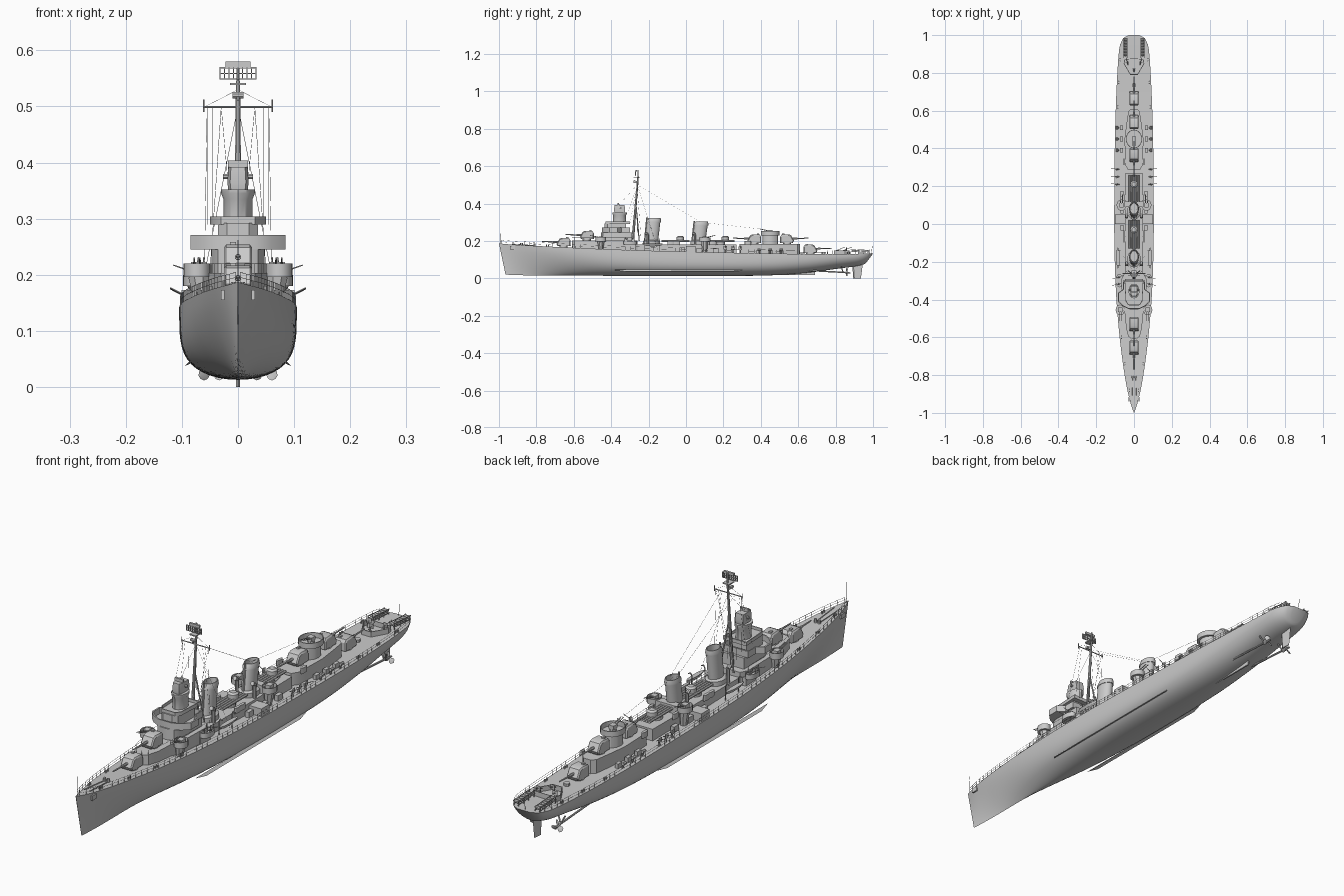
import bpy, bmesh, math
from mathutils import Vector as V

parts = {}

def loft(name, rings, cap=True):
    bm = parts.setdefault(name, bmesh.new())
    vs = [[bm.verts.new(p) for p in r] for r in rings]
    n = len(vs[0])
    for a, b in zip(vs, vs[1:]):
        for i in range(n):
            bm.faces.new((a[i], a[(i + 1) % n], b[(i + 1) % n], b[i]))
    if cap:
        bm.faces.new(vs[0][::-1])
        bm.faces.new(vs[-1])

def rod(name, a, b, r, r2=None, n=8):
    a, b = V(a), V(b)
    q = (b - a).to_track_quat('Z', 'Y')
    ring = lambda c, k: [c + q @ V((k * math.cos(t), k * math.sin(t), 0))
                         for t in (math.tau * (i + .5) / n for i in range(n))]
    loft(name, [ring(a, r), ring(b, r if r2 is None else r2)])

def wire(name, *pts, r=.0005):
    for a, b in zip(pts, pts[1:]):
        rod(name, a, b, r, n=4)

def box(name, x0, x1, y0, y1, z0, z1):
    loft(name, [[(x0, y0, z), (x1, y0, z), (x1, y1, z), (x0, y1, z)] for z in (z0, z1)])

def mirror(half):
    return half + [(-x, y) for x, y in half[::-1]]

def oval(x, y, rx, ry, n=20):
    return [(x + rx * math.cos(math.tau * i / n), y + ry * math.sin(math.tau * i / n)) for i in range(n)]

def prism(name, outline, *levels):
    # each level: z, scale, shift in y
    c = sum((V(p) for p in outline), V((0, 0))) / len(outline)
    loft(name, [[(c.x + (x - c.x) * k, c.y + (y - c.y) * k + dy, z) for x, y in outline]
                for z, k, dy in levels])

def tub(name, outline, z0, z1, k=.93):
    # open-topped shield
    prism(name, outline, (z0, 1, 0), (z1, 1, 0), (z1, k, 0), (z0 + .003, k, 0))

# hull stations: y, keel z, deck z, half beam, section exponents
ST = [(-1, .02, .187, .0008, 1.2, 1.2), (-.95, .018, .182, .018, 1.25, 1.2), (-.85, .016, .176, .041, 1.3, 1.1),
      (-.7, .016, .168, .064, 1.7, .9), (-.55, .015, .161, .081, 2.3, .7), (-.35, .013, .153, .096, 3.2, .55),
      (-.1, .013, .145, .104, 4, .5), (.2, .013, .138, .104, 4, .5), (.45, .016, .133, .101, 3.4, .5),
      (.65, .03, .130, .095, 2.7, .5), (.8, .05, .130, .088, 2.3, .5), (.9, .063, .131, .081, 2.2, .5),
      (.95, .07, .132, .073, 2.2, .5), (.985, .077, .132, .055, 2.2, .5), (1, .085, .132, .028, 2.2, .5)]

def station(y):
    i = max(j for j in range(len(ST) - 1) if ST[j][0] <= y)
    a, b = ST[i], ST[i + 1]
    p, n = ST[max(i - 1, 0)], ST[min(i + 2, len(ST) - 1)]
    h, t = b[0] - a[0], (y - a[0]) / (b[0] - a[0])
    out = []
    for k in range(1, 6):
        m0, m1 = (b[k] - p[k]) / (b[0] - p[0]) * h, (n[k] - a[k]) / (n[0] - a[0]) * h
        out.append((2*t**3 - 3*t*t + 1) * a[k] + (t**3 - 2*t*t + t) * m0 + (3*t*t - 2*t**3) * b[k] + (t**3 - t*t) * m1)
    return out

deck = lambda y: station(y)[1]
beam = lambda y: station(y)[2]

rings = []
for y in sorted({round(-1 + .025 * i, 4) for i in range(81)} | {.985, .99, .995}):
    k, d, w, p, q = station(y)
    rake = .035 * max(0, (-.8 - y) / .2) - .035 * max(0, (y - .9) / .1)
    S = [(i / 14) ** 1.8 for i in range(15)]
    side = [(w * (1 - (1 - s) ** p) ** q, y + rake * (1 - s), k + (d - k) * s) for s in S]
    rings.append([(-a, b, c) for a, b, c in side[::-1]] + side[1:])
loft('hull', rings)

# underwater gear
box('skeg', -.003, .003, .4, .69, .018, .05)
loft('rudder', [[(-.004, a, z), (0, a - .006, z), (.004, a, z), (0, b, z)] for z, a, b in ((0, .9, .935), (.075, .895, .945))])
for s in (-1, 1):
    rod('shaft', (s * .043, .58, .046), (s * .047, .875, .03), .004)
    rod('propeller_hub', (s * .047, .85, .03), (s * .047, .88, .029), .006, .003)
    for a in (90, 210, 330):
        d = V((math.cos(math.radians(a)), 0, math.sin(math.radians(a))))
        t, c = V((-d.z, .5, d.x)) * .010, V((s * .047, .86, .03))
        loft('propeller_blade', [[c + d * r - t * k, c + d * r + V((0, .002, 0)), c + d * r + t * k, c + d * r - V((0, .002, 0))]
                                 for r, k in ((.004, .4), (.014, 1), (.021, .9), (.025, .3))])
    for x in (.03, .06):
        rod('shaft_strut', (s * .047, .84, .031), (s * x, .83, .062), .003)
    loft('bilge_keel', [[(s * .084, y, .042), (s * .086, y, .046), (s * (.084 + w), y, .046 - w * .8)]
                        for y, w in ((-.38, .002), (-.33, .011), (.25, .011), (.3, .002))])

# superstructure blocks
fore = mirror([(.012, -.61), (.03, -.595), (.042, -.55), (.046, -.48), (.062, -.44), (.066, -.29), (.05, -.26)])
prism('forward_deckhouse', fore, (.145, 1, 0), (.203, 1, 0))
bridge = mirror([(.015, -.455), (.036, -.445), (.047, -.42), (.047, -.29)])
prism('bridge_lower', bridge, (.2, 1, 0), (.246, 1, 0))
tub('bridge_wing_deck', mirror([(.03, -.45), (.06, -.435), (.085, -.41), (.085, -.365), (.058, -.345), (.058, -.3)]), .245, .271)
prism('pilot_house', mirror([(.02, -.435), (.036, -.42), (.036, -.32)]), (.246, 1, 0), (.292, 1, 0))
tub('upper_bridge', mirror([(.03, -.43), (.044, -.41), (.05, -.3)]), .29, .304)
prism('director_tower', oval(0, -.355, .026, .034, 12), (.29, 1, 0), (.335, 1, 0), (.345, 1.15, 0), (.352, 1.15, 0))
prism('director', mirror([(.014, -.385), (.019, -.37), (.019, -.325)]), (.35, .9, 0), (.365, 1, 0), (.392, .9, 0))
box('director_radar', -.018, .018, -.365, -.357, .388, .404)
rod('rangefinder', (-.027, -.35, .375), (.027, -.35, .375), .005)
prism('mid_deckhouse', mirror([(.048, -.27), (.048, .02), (.045, .27)]), (.13, 1, 0), (.182, 1, 0))
box('midship_shelter', -.101, .101, .0, .05, .135, .173)
box('searchlight_platform', -.05, .05, .09, .12, .18, .213)
aft = mirror([(.03, .285), (.046, .31), (.05, .45), (.04, .53), (.03, .595), (.015, .61)])
prism('aft_deckhouse', aft, (.12, 1, 0), (.184, 1, 0))
prism('aft_gun_tower', oval(0, .45, .034, .042, 12), (.18, 1, 0), (.232, 1, 0))
tub('aft_gun_tub', oval(0, .45, .043, .05), .23, .252)

# funnels
for y, top in ((-.185, .322), (.068, .303)):
    prism('funnel_base', oval(0, y, .036, .045), (.17, 1, 0), (.2, 1, 0), (.205, .8, 0))
    prism('funnel', oval(0, y, .024, .036, 24), (.2, 1, 0), (top - .02, 1, .012), (top - .02, 1.08, .012),
          (top - .013, 1.08, .013), (top, .94, .016), (top, .82, .016), (top - .025, .8, .014))
    rod('steam_pipe', (0, y - .037, .19), (0, y - .024, top + .004), .004)
    for s in (-1, 1):
        rod('funnel_vent', (s * .038, y - .02, .18), (s * .038, y - .02, .235), .007)
        rod('funnel_vent', (s * .038, y - .02, .235), (s * .038, y - .034, .243), .008)

# main gun mounts
for y, z, f in ((-.655, deck(-.655), -1), (-.53, .203, -1), (.365, .184, 1), (.54, .184, 1), (.665, deck(.665), 1)):
    f = -1 if y < .4 else f
    prof = [(-.037, .006), (.031, .006), (.037, .018), (.022, .046), (.01, .051), (-.03, .049), (-.037, .038)]
    loft('gun_house', [[(x, y + f * a * k, z + .006 + (b - .006) * k) for a, b in prof]
                       for x, k in ((-.025, .88), (-.021, 1), (.021, 1), (.025, .88))])
    rod('gun_base', (0, y, z - .005), (0, y, z + .008), .023, n=16)
    rod('gun_barrel', (0, y + f * .025, z + .028), (0, y + f * .055, z + .029), .0055)
    rod('gun_barrel', (0, y + f * .05, z + .029), (0, y + f * .115, z + .031), .0036, .0026)
    box('gun_hatch', -.014, -.004, y - f * .02 - .006, y - f * .02 + .006, z + .045, z + .055)

# five-tube torpedo launchers
for y, z in ((-.055, .184), (.185, .184)):
    rod('launcher_base', (0, y, z - .004), (0, y, z + .01), .024, n=16)
    for i in range(-2, 3):
        rod('torpedo_tube', (i * .0115, y - .075, z + .016), (i * .0115, y + .075, z + .016), .0056)
    prism('launcher_hood', oval(0, y + .025, .02, .02, 12), (z + .015, 1, 0), (z + .036, 1, 0), (z + .042, .6, 0))

# anti-aircraft guns
def twin(x, y, z, f):
    rod('twin_gun_base', (x, y, z), (x, y, z + .012), .012)
    box('twin_gun_body', x - .011, x + .011, y - .012, y + .012, z + .01, z + .024)
    for d in (-.005, .005):
        rod('twin_gun_barrel', (x + d, y + f * .01, z + .02), (x + d, y + f * .058, z + .031), .0022, .0016, 6)

def light_gun(x, y, z, d):
    d = V(d).normalized()
    c = V((x, y, z + .022))
    rod('light_gun_base', (x, y, z), c, .005, .0025, 6)
    rod('light_gun', c - d * .012, c + d * .038, .0018, .001, 6)
    t = V((-d.y, d.x, 0)).normalized() * .009
    p = c + d * .006
    loft('light_gun_shield', [[p - t + V((0, 0, -.009)) + d * k, p + t + V((0, 0, -.009)) + d * k,
                               p + t + V((0, 0, .009)) + d * k, p - t + V((0, 0, .009)) + d * k] for k in (0, .0015)])

twin(0, .45, .234, -1)
for s in (-1, 1):
    tub('side_gun_tub', oval(s * .073, -.455, .024, .028), .196, .22)
    rod('tub_support', (s * .066, -.455, .15), (s * .07, -.455, .197), .012, .02)
    twin(s * .073, -.455, .199, -1)
    tub('side_gun_tub', oval(s * .066, .1, .026, .03), .196, .218)
    rod('tub_support', (s * .06, .1, .135), (s * .064, .1, .197), .012, .02)
    twin(s * .066, .1, .199, 1)
    tub('side_gun_tub', oval(s * .078, -.3, .02, .035), .18, .2)
    box('tub_column', s * .06 - .01, s * .06 + .01, -.33, -.27, .145, .182)
    for y in (-.318, -.282):
        light_gun(s * .08, y, .183, (s, -.2, .35))
    for y in (.21, .25, .29):
        light_gun(s * .087, y, deck(y), (s, .1, .5))
    # depth charge throwers, stern racks, loading cradles
    for y in (.39, .45, .51):
        rod('charge_thrower', (s * .082, y, deck(y)), (s * .088, y, deck(y) + .018), .004)
        rod('depth_charge', (s * .09, y - .009, deck(y) + .021), (s * .09, y + .009, deck(y) + .021), .006)
        box('charge_cradle', s * .066 - .007, s * .066 + .007, y - .012, y + .012, deck(y), deck(y) + .018)
    for x in (.036, .056):
        for z in (.14, .153):
            rod('charge_rack_rail', (s * x, .88, z + .003), (s * x, .985, z - .003), .0016, n=4)
        for y in (.885, .92, .95, .98):
            rod('charge_rack_post', (s * x, y, .13), (s * x, y, .153), .0014, n=4)
    for i in range(6):
        rod('rack_charge', (s * .038, .895 + i * .016, .146), (s * .054, .895 + i * .016, .146), .0065)
    # boats, davits, rafts, anchors, deck fittings
    loft('ship_boat', [[(s * .085 - w, y, .187), (s * .085, y, .187 - h), (s * .085 + w, y, .187)]
                       for y, w, h in ((-.235, .001, .004), (-.21, .009, .015), (-.17, .01, .016), (-.135, .006, .012), (-.125, .001, .006))])
    for y in (-.22, -.14):
        wire('davit', (s * .072, y, .145), (s * .072, y, .2), (s * .078, y, .212), (s * .088, y, .208), r=.0022)
    for y in (-.05, -.08, .14, .33):
        prism('life_raft', oval(s * .053, y, .006, .018, 12), (.178, 1, 0), (.2, 1, 0))
    box('anchor', s * .027 - .003, s * .027 + .003, -.94, -.915, .155, .173)
    rod('anchor_chain', (s * .012, -.93, .184), (s * .008, -.81, .175), .002, n=5)
    rod('capstan', (s * .008, -.81, .17), (s * .008, -.81, .187), .007, .005)
    for y in (-.88, -.74, -.6, .62, .75, .87):
        for k in (-.006, .006):
            rod('bollard', (s * (beam(y) - .01), y + k, deck(y)), (s * (beam(y) - .01), y + k, deck(y) + .01), .003)
    for y in (-.02, .07, .16):
        box('deck_locker', s * .063 - .008, s * .063 + .008, y - .015, y + .015, deck(y) - .002, deck(y) + .022)
    # deck edge rails
    ys = [-.985 + .03 * i for i in range(66)]
    pts = [V((s * (beam(y) - .002), y, deck(y))) for y in ys]
    for p in pts:
        rod('rail_post', p, p + V((0, 0, .019)), .0007, n=4)
    for h in (.01, .019):
        wire('deck_rail', *[p + V((0, 0, h)) for p in pts])
    up = [V((s * x, y, .203)) for x, y in fore[:6]]
    for p in up:
        rod('rail_post', p, p + V((0, 0, .017)), .0007, n=4)
    wire('deck_rail', *[p + V((0, 0, .017)) for p in up])

# stern gun shield
tub('stern_gun_shield', mirror([(.02, .79), (.055, .85), (.05, .872), (.02, .875)]), .128, .15)
for x, y in ((0, .815), (-.034, .852), (.034, .852)):
    light_gun(x, y, .131, (x * 8, 1, .4))
rod('deck_hatch', (0, .735, .128), (0, .735, .14), .012)
rod('bow_staff', (0, -.99, .185), (0, -.992, .262), .001, n=5)
rod('stern_staff', (0, .99, .13), (0, .997, .175), .001, n=5)

# mast, yard, radar, rigging
rod('mast', (0, -.285, .2), (0, -.256, .545), .0075, .004, 10)
for s in (-1, 1):
    rod('mast_leg', (s * .03, -.25, .2), (0, -.268, .4), .003, n=6)
rod('yard', (-.062, -.262, .499), (.062, -.262, .499), .0022, n=6)
box('mast_platform', -.014, .014, -.28, -.245, .538, .542)
rod('radar_pivot', (0, -.256, .54), (0, -.256, .58), .003)
for z in (.549, .559, .569):
    box('air_search_radar', -.033, .033, -.272, -.269, z - .001, z + .001)
for i in range(-4, 5):
    box('air_search_radar', i * .008 - .001, i * .008 + .001, -.274, -.268, .549, .57)
box('air_search_radar', -.022, .022, -.27, -.262, .57, .58)
rod('surface_radar', (-.01, -.275, .52), (.01, -.275, .52), .006)
box('surface_radar', -.002, .002, -.28, -.256, .51, .52)
for s in (-1, 1):
    rod('yard_antenna', (s * .061, -.262, .49), (s * .061, -.262, .512), .0015, n=5)
    for x, xe, ye in ((.055, .055, -.33), (.045, .045, -.3), (.03, .05, -.24), (.055, .06, -.26)):
        wire('halyard', (s * x, -.262, .498), (s * xe, ye, .29 if ye < -.28 else .205), r=.0004)
    wire('stay', (0, -.258, .53), (s * .06, -.262, .499), r=.0004)
    wire('stay', (0, -.26, .5), (s * .07, -.15, .15), r=.0004)
    wire('aerial', (s * .03, -.26, .5), (s * .012, .08, .3), r=.0004)
wire('stay', (0, -.26, .5), (0, -.36, .39), r=.0004)
wire('aerial', (0, .08, .3), (0, .43, .26), r=.0004)

# create the objects
for name, bm in parts.items():
    bmesh.ops.recalc_face_normals(bm, faces=bm.faces)
    me = bpy.data.meshes.new(name)
    bm.to_mesh(me)
    bm.free()
    ob = bpy.data.objects.new(name, me)
    bpy.context.collection.objects.link(ob)
    ob.select_set(True)
    bpy.context.view_layer.objects.active = ob
bpy.ops.object.shade_smooth_by_angle(angle=math.radians(32))
